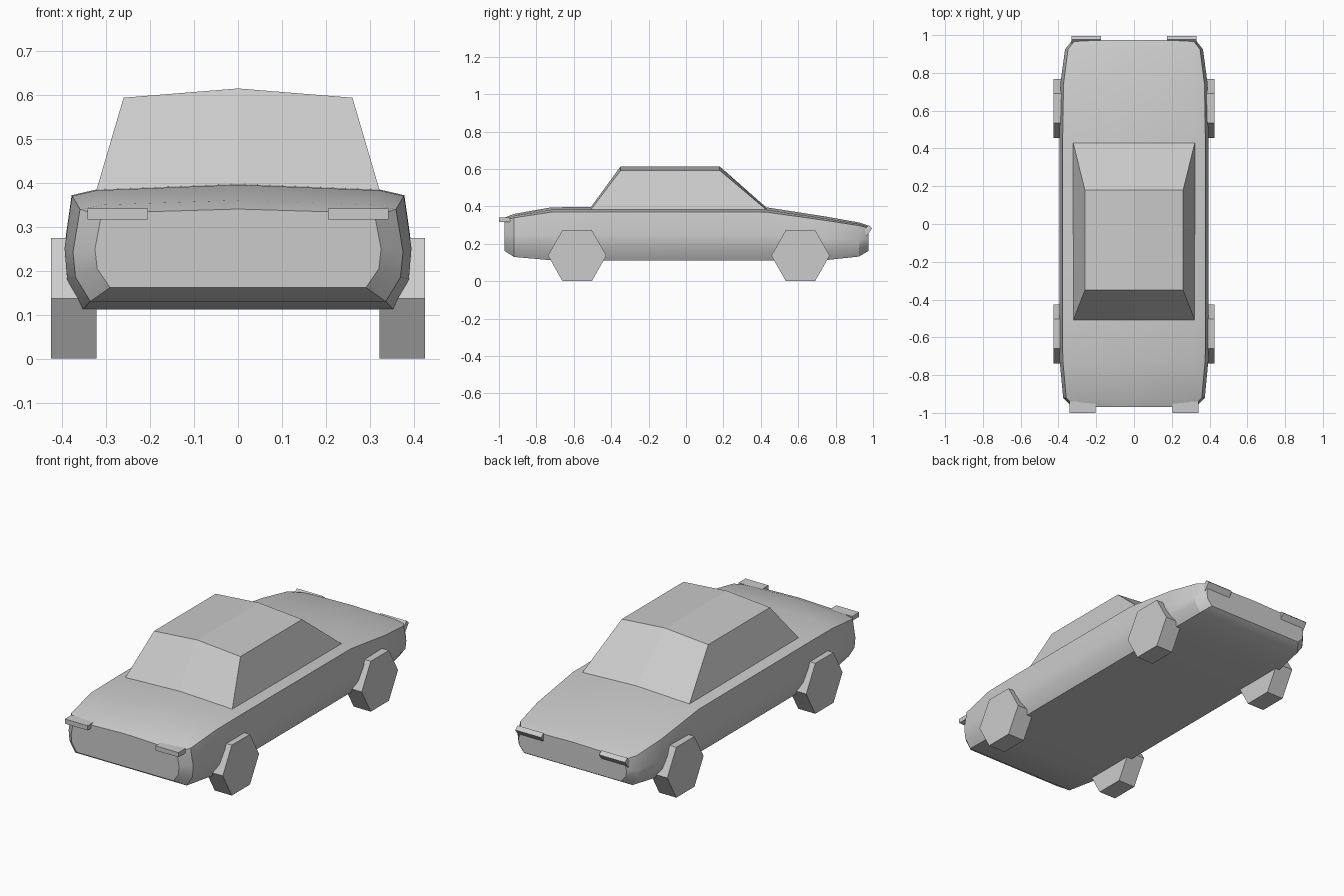
import bpy, math
from math import cos, sin, radians

if "Cube" in bpy.data.objects:
    bpy.data.objects.remove(bpy.data.objects["Cube"])


def make(name, verts, faces, smooth=None):
    mesh = bpy.data.meshes.new(name)
    mesh.from_pydata(verts, [], faces)
    ob = bpy.data.objects.new(name, mesh)
    bpy.context.collection.objects.link(ob)
    bpy.ops.object.select_all(action='DESELECT')
    bpy.context.view_layer.objects.active = ob
    ob.select_set(True)
    bpy.ops.object.mode_set(mode='EDIT')
    bpy.ops.mesh.select_all(action='SELECT')
    bpy.ops.mesh.normals_make_consistent(inside=False)
    bpy.ops.object.mode_set(mode='OBJECT')
    if smooth:
        bpy.ops.object.shade_smooth_by_angle(angle=radians(smooth))
    return ob


def loft(name, rings, smooth=None):
    """Skin equal-length closed rings and cap both ends."""
    n = len(rings[0])
    verts = [v for r in rings for v in r]
    faces = [(k * n + i, k * n + (i + 1) % n, (k + 1) * n + (i + 1) % n, (k + 1) * n + i)
             for k in range(len(rings) - 1) for i in range(n)]
    faces += [tuple(range(n)), tuple(range(len(verts) - n, len(verts)))]
    return make(name, verts, faces, smooth)


# Body: one half section scaled along the length (y, half width, bottom z, top z)
half = [(0.895, 0), (0.985, 0.24), (1, 0.49), (0.957, 0.91), (0.817, 0.955)]
section = half + [(0, 1)] + [(-x, z) for x, z in reversed(half)]
stations = [(-0.97, 0.325, 0.162, 0.340), (-0.92, 0.375, 0.13, 0.36),
            (-0.72, 0.394, 0.112, 0.395), (-0.51, 0.395, 0.112, 0.397),
            (0.43, 0.395, 0.112, 0.395), (0.74, 0.39, 0.112, 0.347),
            (0.925, 0.365, 0.132, 0.314), (0.975, 0.325, 0.162, 0.298)]
loft("body", [[(x * w, y, b + z * (t - b)) for x, z in section]
              for y, w, b, t in stations], 30)


# Cabin: raked greenhouse with a slightly ridged roof
def cabin_ring(y0, y1, w, z_edge, z_mid):
    return [(-w, y0, z_edge), (0, y0, z_mid), (w, y0, z_edge),
            (w, y1, z_edge), (0, y1, z_mid), (-w, y1, z_edge)]


lower = cabin_ring(-0.51, 0.43, 0.322, 0.382, 0.394)
upper = cabin_ring(-0.35, 0.18, 0.26, 0.593, 0.614)
make("cabin", lower + upper,
     [(i, (i + 1) % 6, 6 + (i + 1) % 6, 6 + i) for i in range(6)]
     + [(6, 7, 10, 11), (7, 8, 9, 10), (0, 1, 4, 5), (1, 2, 3, 4)])

# Wheels and lamps, extruded in x on each side
hexagon = [(0.156 * cos(radians(60 * i)), 0.137 + 0.158 * sin(radians(60 * i))) for i in range(6)]
front_lamp = [(-1.0, 0.316), (-0.94, 0.316), (-0.94, 0.341), (-1.0, 0.341)]
rear_lamp = [(0.944, 0.267), (0.976, 0.30), (0.996, 0.283), (0.96, 0.235)]
for side, s in (("left", -1), ("right", 1)):
    for name, prof, y, x0, x1 in (
            ("front_wheel", hexagon, -0.582, 0.322, 0.425),
            ("rear_wheel", hexagon, 0.612, 0.322, 0.425),
            ("headlamp", front_lamp, 0, 0.204, 0.342),
            ("tail_lamp", rear_lamp, 0, 0.174, 0.33)):
        loft(name + "_" + side, [[(s * x, y + p, z) for p, z in prof] for x in (x0, x1)])
